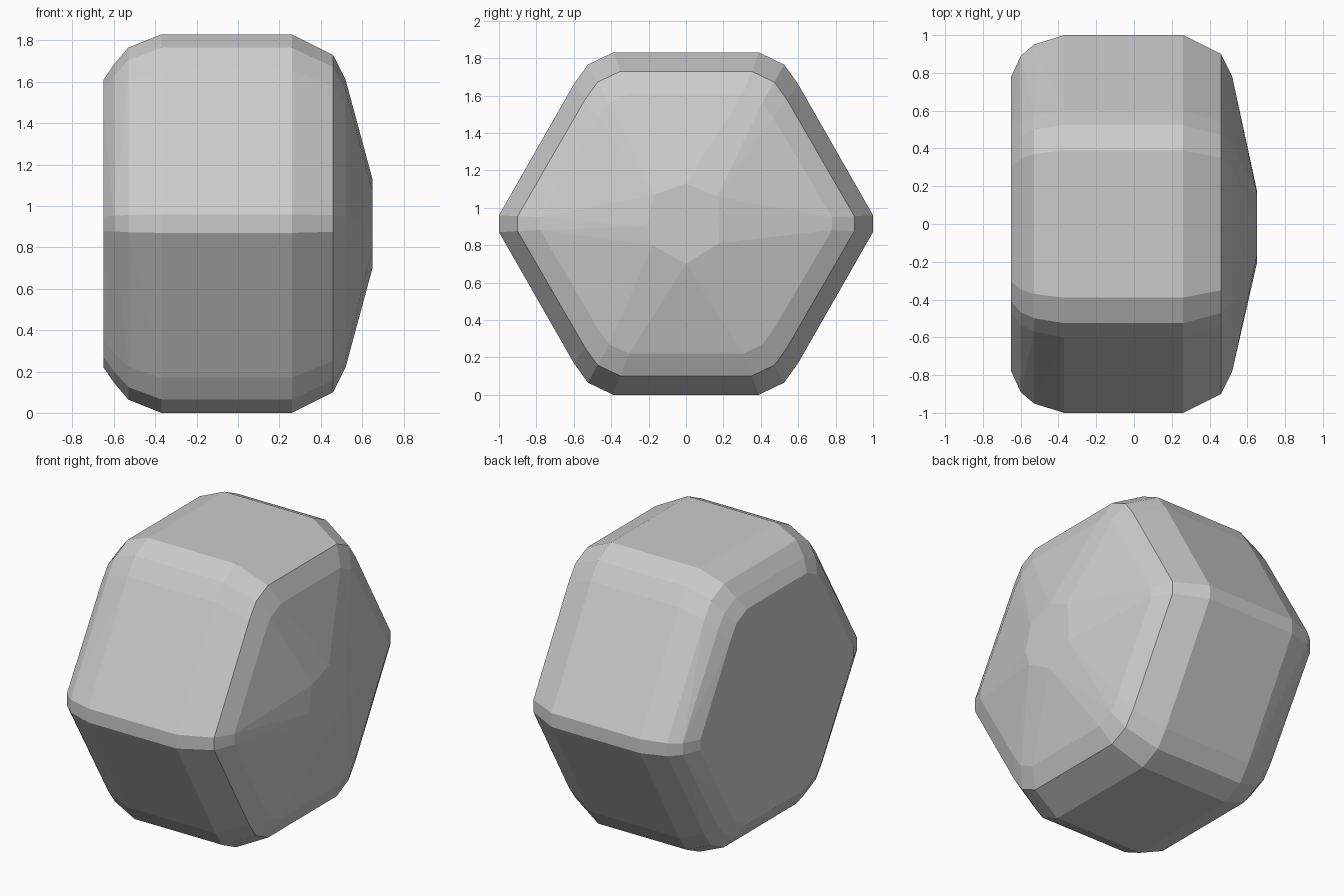
import bpy, bmesh, math

if "Cube" in bpy.data.objects:
    bpy.data.objects.remove(bpy.data.objects["Cube"])

CZ = 0.915  # height of the stone's axis

# Quarter of the hexagonal outline (y, z from axis), corners chamfered
quarter = [(0.39, 0.915), (0.525, 0.85), (0.6, 0.745), (1.0, 0.045)]

# Stations along x: (x, y scale, z scale)
stations = [(-0.65, 0.78, 0.76), (-0.60, 0.89, 0.84), (-0.53, 0.95, 0.93),
            (-0.37, 1.0, 1.0), (0.26, 1.0, 1.0), (0.46, 0.90, 0.89),
            (0.52, 0.78, 0.76)]

# Small facet at the peak of the right side (y, z)
peak = [(0, 1.13), (0.165, 1.06), (0.18, 0.97), (0.175, 0.81),
        (0, 0.70), (-0.18, 0.80), (-0.21, 0.90), (-0.17, 1.07)]

bm = bmesh.new()
for x, sy, sz in stations:
    for y, z in quarter:
        for my in (-1, 1):
            for mz in (-1, 1):
                bm.verts.new((x, my * y * sy, CZ + mz * z * sz))
for y, z in peak:
    bm.verts.new((0.65, y, z))

# Wrap the outlines in a convex skin and merge coplanar triangles
res = bmesh.ops.convex_hull(bm, input=bm.verts[:])
inside = {g for g in res["geom_interior"] + res["geom_unused"]
          if isinstance(g, bmesh.types.BMVert)}
bmesh.ops.delete(bm, geom=list(inside), context='VERTS')
bmesh.ops.dissolve_limit(bm, angle_limit=math.radians(1.5),
                         verts=bm.verts[:], edges=bm.edges[:])
bmesh.ops.recalc_face_normals(bm, faces=bm.faces[:])

mesh = bpy.data.meshes.new("hexagonal_stone")
bm.to_mesh(mesh)
bm.free()
stone = bpy.data.objects.new("hexagonal_stone", mesh)
bpy.context.collection.objects.link(stone)
